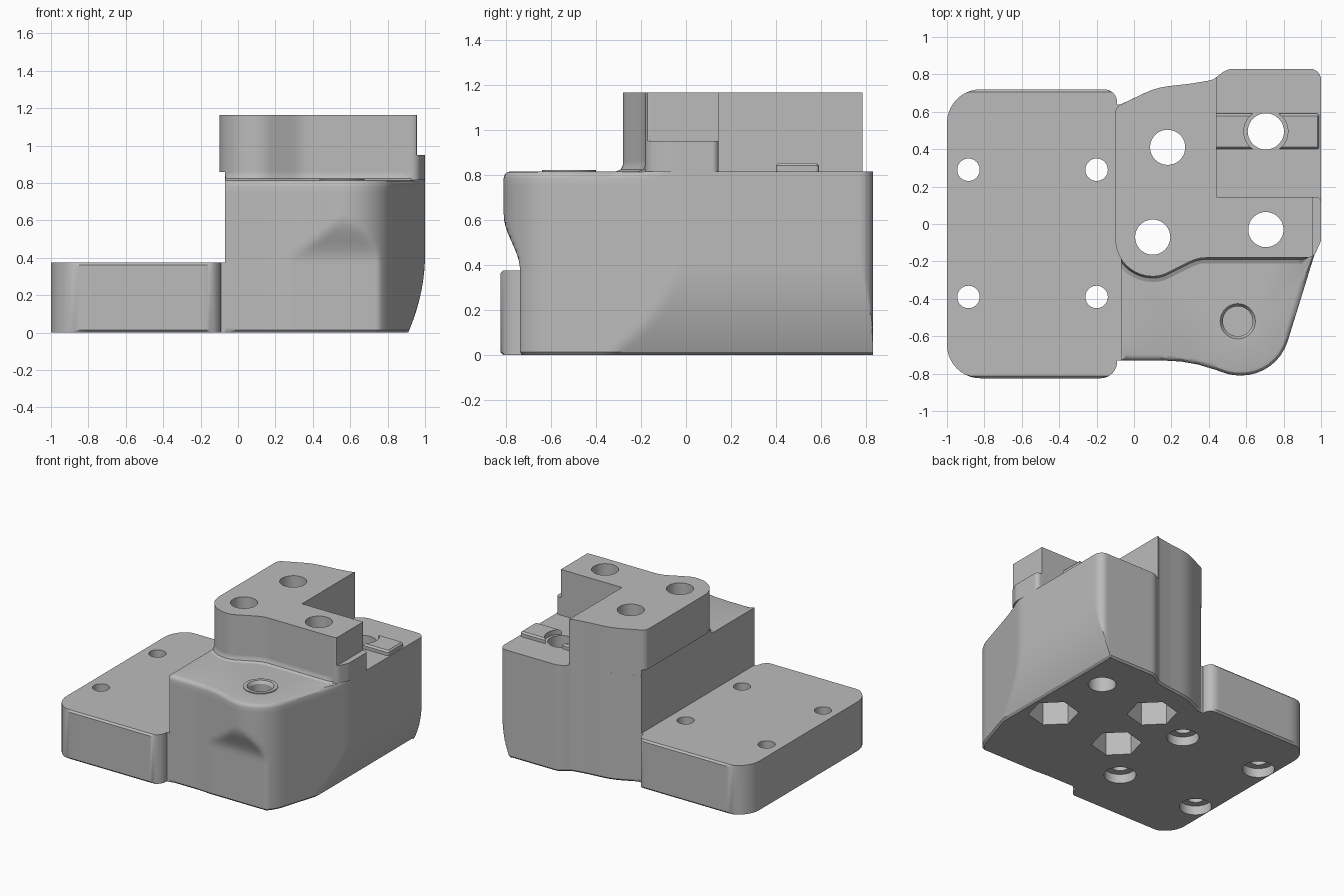
import bpy, bmesh, math
from mathutils import Vector

cube = bpy.data.objects.get("Cube")
if cube:
    bpy.data.objects.remove(cube, do_unlink=True)

grey = bpy.data.materials.new("plain grey")
grey.use_nodes = True
COLOR = (0.5, 0.5, 0.5, 1)
grey.diffuse_color = COLOR
grey.node_tree.nodes["Principled BSDF"].inputs["Base Color"].default_value = COLOR


def outline(corners, step=0.04):
    """Counter-clockwise outline with corners (x, y, radius) rounded, edges subdivided."""
    pts = []
    n = len(corners)
    for i, (x, y, r) in enumerate(corners):
        c = Vector((x, y))
        a = (Vector(corners[i - 1][:2]) - c).normalized()
        b = (Vector(corners[(i + 1) % n][:2]) - c).normalized()
        if r == 0:
            pts.append(c)
            continue
        half = a.angle(b) / 2
        centre = c + (a + b).normalized() * (r / math.sin(half))
        start = c + a * (r / math.tan(half)) - centre
        turn = math.pi - 2 * half
        sign = 1 if a.x * b.y - a.y * b.x < 0 else -1
        k = max(3, math.ceil(turn / 0.16))
        for j in range(k + 1):
            t = sign * turn * j / k
            pts.append(centre + Vector((start.x * math.cos(t) - start.y * math.sin(t),
                                        start.x * math.sin(t) + start.y * math.cos(t))))
    dense = []
    for p, q in zip(pts, pts[1:] + pts[:1]):
        k = max(1, math.ceil((q - p).length / step))
        dense += [p.lerp(q, j / k) for j in range(k)]
    return dense


def offset(pts, amount):
    """Move each point along its outward normal by amount(point)."""
    out = []
    for i, p in enumerate(pts):
        d = pts[(i + 1) % len(pts)] - pts[i - 1]
        out.append(p + Vector((d.y, -d.x)).normalized() * amount(p))
    return out


def finish(bm, name):
    bmesh.ops.remove_doubles(bm, verts=bm.verts, dist=0.0002)
    bmesh.ops.recalc_face_normals(bm, faces=bm.faces)
    mesh = bpy.data.meshes.new(name)
    bm.to_mesh(mesh)
    bm.free()
    mesh.materials.append(grey)
    ob = bpy.data.objects.new(name, mesh)
    bpy.context.collection.objects.link(ob)
    return ob


def loft(name, layers):
    """Skin a list of (z, points) sections and cap both ends."""
    bm = bmesh.new()
    rings = [[bm.verts.new((p.x, p.y, z)) for p in pts] for z, pts in layers]
    n = len(rings[0])
    for lo, hi in zip(rings, rings[1:]):
        for i in range(n):
            j = (i + 1) % n
            bm.faces.new((lo[i], lo[j], hi[j], hi[i]))
    bm.faces.new(rings[0][::-1])
    bm.faces.new(rings[-1])
    return finish(bm, name)


def clamp(pts, x0=-9, x1=9, y0=-9, y1=9):
    return [Vector((min(max(p.x, x0), x1), min(max(p.y, y0), y1))) for p in pts]


def cylinder(name, x, y, z0, z1, r, sides=40, turn=0.0, r_top=None):
    def ring(rad):
        return [Vector((x + rad * math.cos(turn + math.tau * i / sides),
                        y + rad * math.sin(turn + math.tau * i / sides))) for i in range(sides)]
    return loft(name, [(z0, ring(r)), (z1, ring(r if r_top is None else r_top))])


def cut(targets, cutter):
    cutter.hide_render = True
    for ob in targets:
        mod = ob.modifiers.new("cut", "BOOLEAN")
        mod.operation, mod.solver, mod.object = "DIFFERENCE", "EXACT", cutter
        bpy.context.view_layer.objects.active = ob
        bpy.ops.object.modifier_apply(modifier=mod.name)
    bpy.data.objects.remove(cutter, do_unlink=True)


TOP = 0.815
BACK = [(0.42, 0.77, 0.06), (0.3, 0.75, 0.3), (0.12, 0.73, 0.4)]

# Mounting plate with bevelled front and back edges
plate_line = outline([(-1, -0.825, 0.18), (-0.09, -0.825, 0.09), (-0.09, -0.73, 0), (-0.07, -0.73, 0),
                      (-0.07, 0.64, 0), (-0.09, 0.64, 0), (-0.09, 0.72, 0.07), (-1, 0.72, 0.18)])
trimmed = clamp(plate_line, y0=-0.812, y1=0.707)
plate = loft("mounting_plate", [(0, trimmed), (0.013, plate_line), (0.362, plate_line), (0.375, trimmed)])

# Main body: bulging front corner, right side curving in towards the bottom
body_line = outline([(-0.07, -0.73, 0), (0.3, -0.73, 0.8), (0.52, -0.81, 0.27), (0.765, -0.81, 0.26),
                     (1, -0.05, 0.3), (1, 0.83, 0.06), (0.5, 0.83, 0.1)] + BACK + [(-0.07, 0.64, 0)], 0.03)


def body_section(z):
    low = max(0, 1 - z / 0.42)
    t = min(max((z - 0.38) / 0.24, 0), 1)
    return clamp(body_line, x1=1 - 0.09 * low ** 2, y0=-0.738 - 0.072 * t * t * (3 - 2 * t))


def front_weight(p):
    return min(max((-0.1 - p.y) * 5, 0), 1) if p.x > -0.06 else 0


sections = [(0, offset(body_section(0), lambda p: -0.012 if p.x > -0.06 else 0))]
sections += [(z, body_section(z)) for z in [0.013] + [0.03 * i for i in range(1, 26)] + [TOP - 0.03]]
for a in (30, 60, 90):
    s, c = math.sin(math.radians(a)), math.cos(math.radians(a))
    sections.append((TOP - 0.03 + 0.03 * s,
                     offset(body_line, lambda p: -0.03 * (1 - c) * front_weight(p))))
body = loft("main_body", sections)

# L-shaped tower with a fillet at its front foot, an overhang and a side step
tower_line = outline([(-0.1, -0.28, 0.2), (0.14, -0.28, 0.15), (0.34, -0.18, 0.2), (0.96, -0.18, 0.05),
                      (1, -0.09, 0.05), (1, 0.145, 0.03), (0.44, 0.145, 0), (0.44, 0.785, 0)]
                     + BACK + [(-0.1, 0.625, 0.05)], 0.03)
foot = clamp(tower_line, x0=-0.07)
upper = clamp(tower_line, x1=0.957)


def flare(size):
    return clamp(offset(foot, lambda p: size if p.y < -0.12 and p.x < 0.9 else 0), x0=-0.07)


tower = loft("tower", [(TOP, flare(0.03)), (TOP + 0.009, flare(0.009)), (TOP + 0.03, foot), (0.86, foot),
                       (0.86, tower_line), (0.95, tower_line), (0.95, upper), (1.165, upper)])

# Raised locating pads beside the rear hole
pad_line = outline([(0.44, 0.4, 0), (0.99, 0.4, 0.015), (0.99, 0.59, 0.015), (0.44, 0.59, 0)])
pads = loft("locating_pads", [(TOP, pad_line), (0.84, pad_line),
                              (0.852, clamp(pad_line, x1=0.98, y0=0.412, y1=0.578))])
cut([pads], cylinder("pad_cutter", 0.705, 0.495, 0.7, 1, 0.118))

# Boss rim round the blind front hole
boss = cylinder("boss_rim", 0.555, -0.52, TOP, TOP + 0.007, 0.12)
cut([body, boss], cylinder("blind_cutter", 0.555, -0.52, 0.55, 0.9, 0.08))
cut([body, boss], cylinder("rim_cutter", 0.555, -0.52, TOP - 0.015, TOP + 0.01, 0.08, r_top=0.096))

# Bolt holes through the tower with hexagonal nut pockets below
for x, y in ((0.18, 0.41), (0.1, -0.07), (0.705, -0.03)):
    cut([body, tower], cylinder("bolt_cutter", x, y, -0.1, 1.3, 0.094))
    cut([body], cylinder("nut_cutter", x, y, -0.1, 0.3, 0.175, 6, math.radians(15)))
cut([body], cylinder("rear_cutter", 0.705, 0.495, -0.1, 1, 0.097))

# Counterbored screw holes in the plate
for x in (-0.885, -0.2):
    for y in (-0.39, 0.29):
        cut([plate], cylinder("screw_cutter", x, y, -0.1, 0.5, 0.06))
        cut([plate], cylinder("bore_cutter", x, y, -0.1, 0.07, 0.112))

# Smooth shading with crisp edges
bpy.ops.object.select_all(action="DESELECT")
for ob in (plate, body, tower, pads, boss):
    ob.select_set(True)
bpy.context.view_layer.objects.active = body
bpy.ops.object.shade_smooth_by_angle(angle=math.radians(30))
